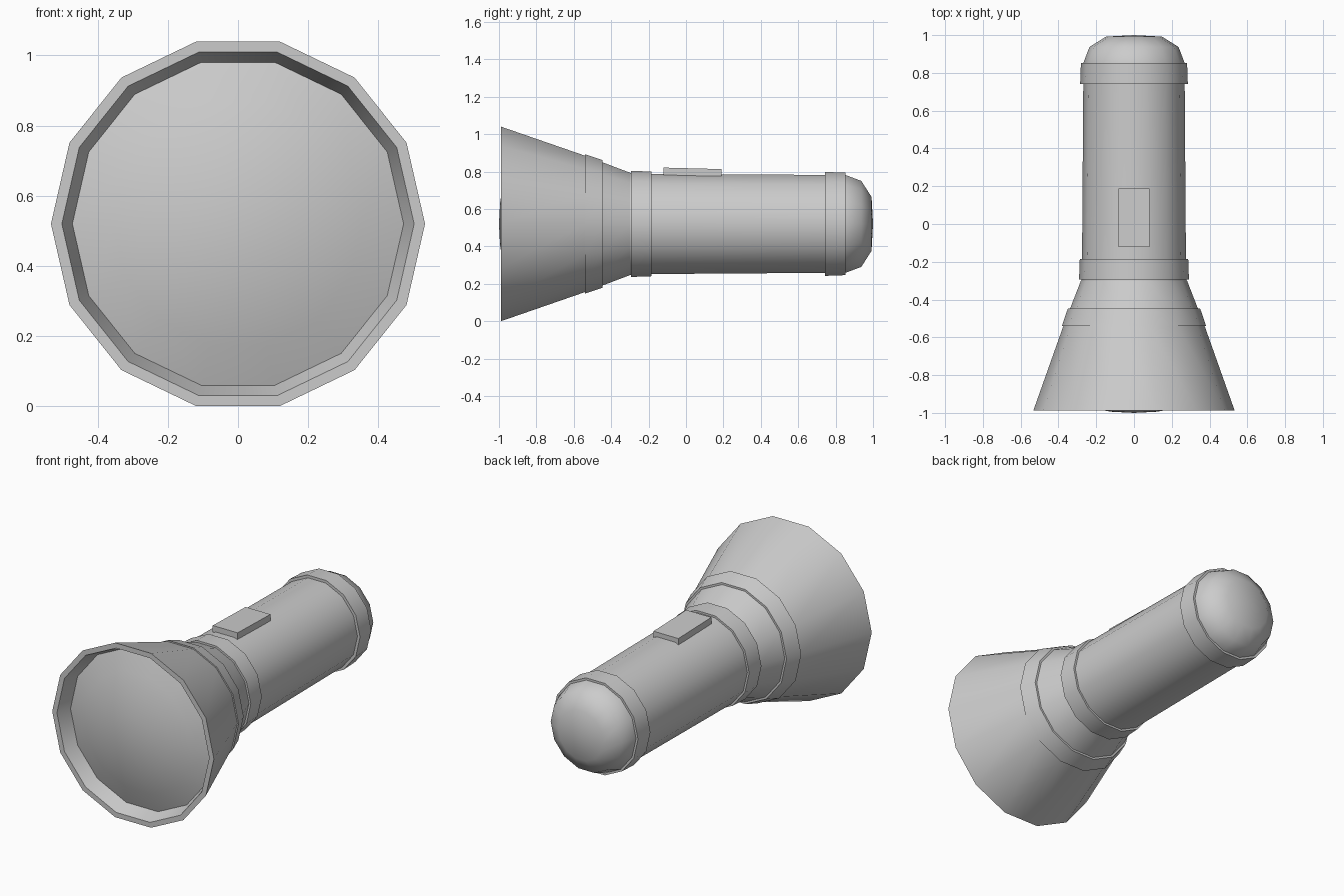
import bpy, bmesh
from math import cos, sin, pi, radians

if "Cube" in bpy.data.objects:
    bpy.data.objects.remove(bpy.data.objects["Cube"])

SIDES = 14
CZ = 0.52  # height of the torch axis


def finish(name, bm, angle=42):
    mesh = bpy.data.meshes.new(name)
    bm.to_mesh(mesh)
    bm.free()
    mesh.shade_smooth()
    mesh.set_sharp_from_angle(angle=radians(angle))
    obj = bpy.data.objects.new(name, mesh)
    bpy.context.collection.objects.link(obj)
    return obj


def lathe(name, profile):
    """Revolve (y, radius) points about the y axis; path runs front to back."""
    bm = bmesh.new()
    rings = []
    for y, r in profile:
        if r == 0:
            rings.append([bm.verts.new((0, y, CZ))] * SIDES)
        else:
            rings.append([bm.verts.new((r * cos(2 * pi * k / SIDES), y,
                                        CZ + r * sin(2 * pi * k / SIDES)))
                          for k in range(SIDES)])
    for a, b in zip(rings, rings[1:]):
        for k in range(SIDES):
            n = (k + 1) % SIDES
            quad = [a[k], b[k], b[n], a[n]]
            bm.faces.new(list(dict.fromkeys(quad)))
    return finish(name, bm)


# Domed lens set back inside the rim
R, SAG = 0.472, 0.097
lathe("lens", [(-1.0 + SAG * t * t, R * t) for t in (0, 0.25, 0.5, 0.75, 1)])

# Flared head with recessed rim
lathe("head", [(-0.903, 0.472), (-0.988, 0.502), (-0.988, 0.533),
               (-0.54, 0.374)])

# Tapered collar behind the head
lathe("head_collar", [(-0.54, 0.368), (-0.54, 0.382), (-0.447, 0.350),
                      (-0.447, 0.335)])

# Neck and barrel
lathe("neck", [(-0.447, 0.338), (-0.30, 0.281)])
lathe("barrel", [(-0.30, 0.279), (-0.19, 0.275), (0.80, 0.268)])

# Raised bands at both ends of the barrel
for name, y0, y1, r in (("front_band", -0.295, -0.185, 0.289),
                        ("rear_band", 0.742, 0.853, 0.283)):
    lathe(name, [(y0, 0.265), (y0, r + 0.002), (y1, r - 0.002), (y1, 0.265)])

# Rounded tail cap
lathe("tail_cap", [(0.80, 0.270), (0.853, 0.268), (0.937, 0.236),
                   (0.992, 0.148), (1.0, 0)])

# Sliding switch on top, following the slight taper of the barrel
bm = bmesh.new()
bmesh.ops.create_cube(bm, size=1)
for v in bm.verts:
    x, y, z = v.co
    slope = -0.008 * (y + 0.5)
    top = 0.821 if z > 0 else 0.782
    v.co = (x * 0.164, 0.034 + y * 0.31, top + slope)
finish("switch", bm)
